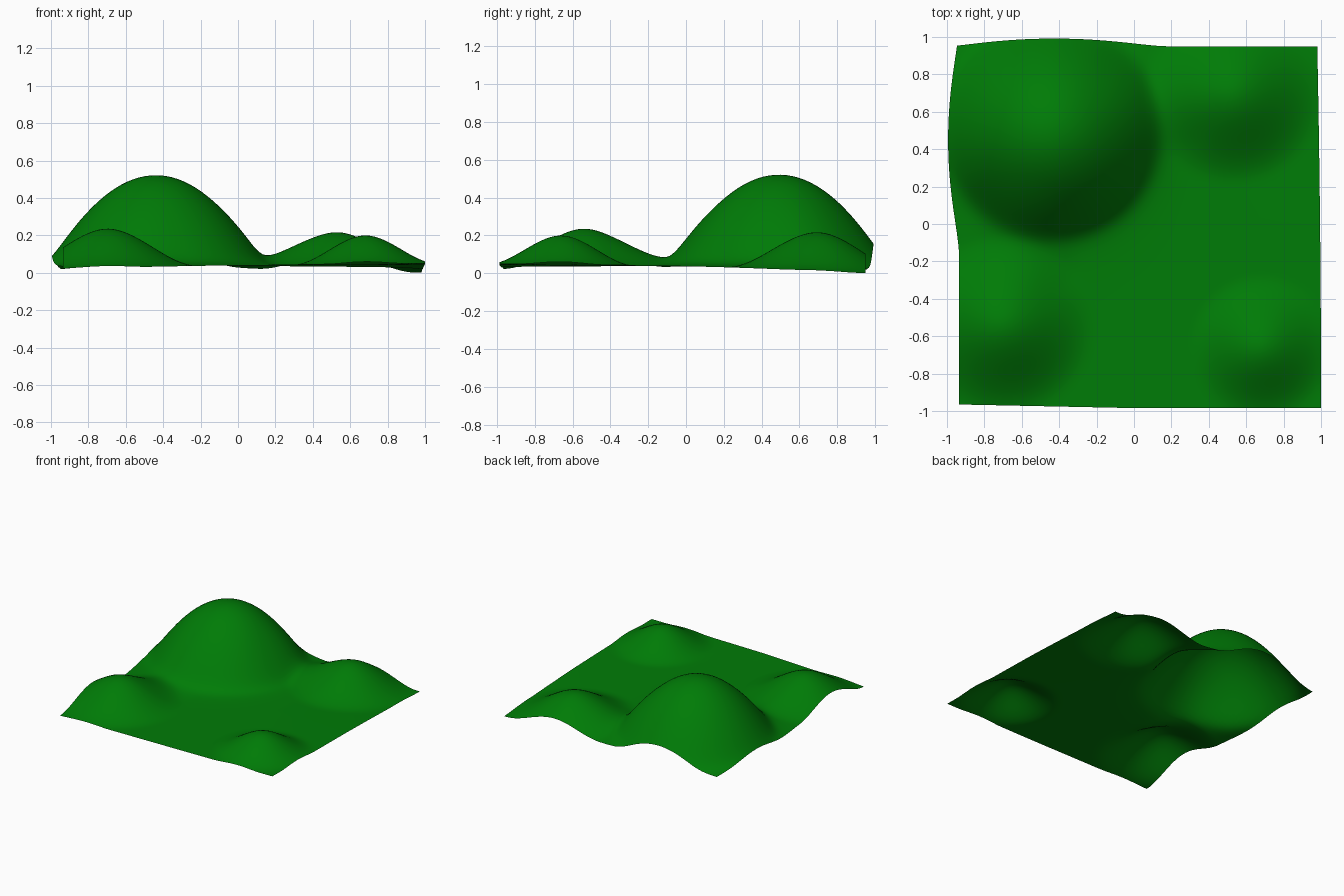
import bpy, math

if "Cube" in bpy.data.objects:
    bpy.data.objects.remove(bpy.data.objects["Cube"])

# soft round knolls: x, y, height, radius (last two are low saddles beside the main hill)
KNOLLS = [(-0.70, -0.54, 0.205, 0.49), (0.53, 0.70, 0.20, 0.49), (0.68, -0.66, 0.155, 0.39),
          (-0.62, -0.10, 0.03, 0.36), (0.12, 0.70, 0.025, 0.36)]
HX, HY, HH, HR = -0.44, 0.50, 0.495, 0.575   # main hill


def knoll(x, y, cx, cy, h, r):
    t = max(0.0, 1 - math.hypot(x - cx, y - cy) / r)
    return h * t * t * (3 - 2 * t)


def main_hill(x, y):
    v = 1 - (math.hypot(x - HX, y - HY) / HR) ** 2
    return HH * 0.5 * (v + math.sqrt(v * v + 0.04))


def ground(x, y):
    u, w = (x + 1) / 2, (y + 1) / 2
    z = 0.027 + 0.02 * u * (1 - w) - 0.024 * w ** 3 - 0.01 * max(0.0, x * y)
    return z + main_hill(x, y) + sum(knoll(x, y, *k) for k in KNOLLS)


# terrain sheet
bpy.ops.mesh.primitive_grid_add(x_subdivisions=72, y_subdivisions=72, size=2)
terrain = bpy.context.object
terrain.name = "hilly_ground"
for v in terrain.data.vertices:
    u, w = (v.co.x + 1) / 2, (v.co.y + 1) / 2
    x = -0.935 + u * (1.935 - 0.02 * w * w)
    y = -0.965 - 0.02 * min(1, u * 2) + w * (1.91 + 0.025 * min(1, u * 2))
    # main hill swells outward over the border
    dx, dy = x - HX, y - 0.45
    r = math.hypot(dx, dy)
    k = 0.27 * max(0.0, 1 - (r / 0.8) ** 2) ** 1.7
    x, y = x + dx * k, y + dy * k * 0.75
    v.co = (x, y, ground(x, y))

# rest on z = 0
low = min(v.co.z for v in terrain.data.vertices)
for v in terrain.data.vertices:
    v.co.z -= low
terrain.data.update()
bpy.ops.object.shade_smooth()

mat = bpy.data.materials.new("grass_green")
mat.diffuse_color = (0.0, 0.2, 0.002, 1)
mat.use_nodes = True
mat.node_tree.nodes["Principled BSDF"].inputs["Base Color"].default_value = mat.diffuse_color
terrain.data.materials.append(mat)
